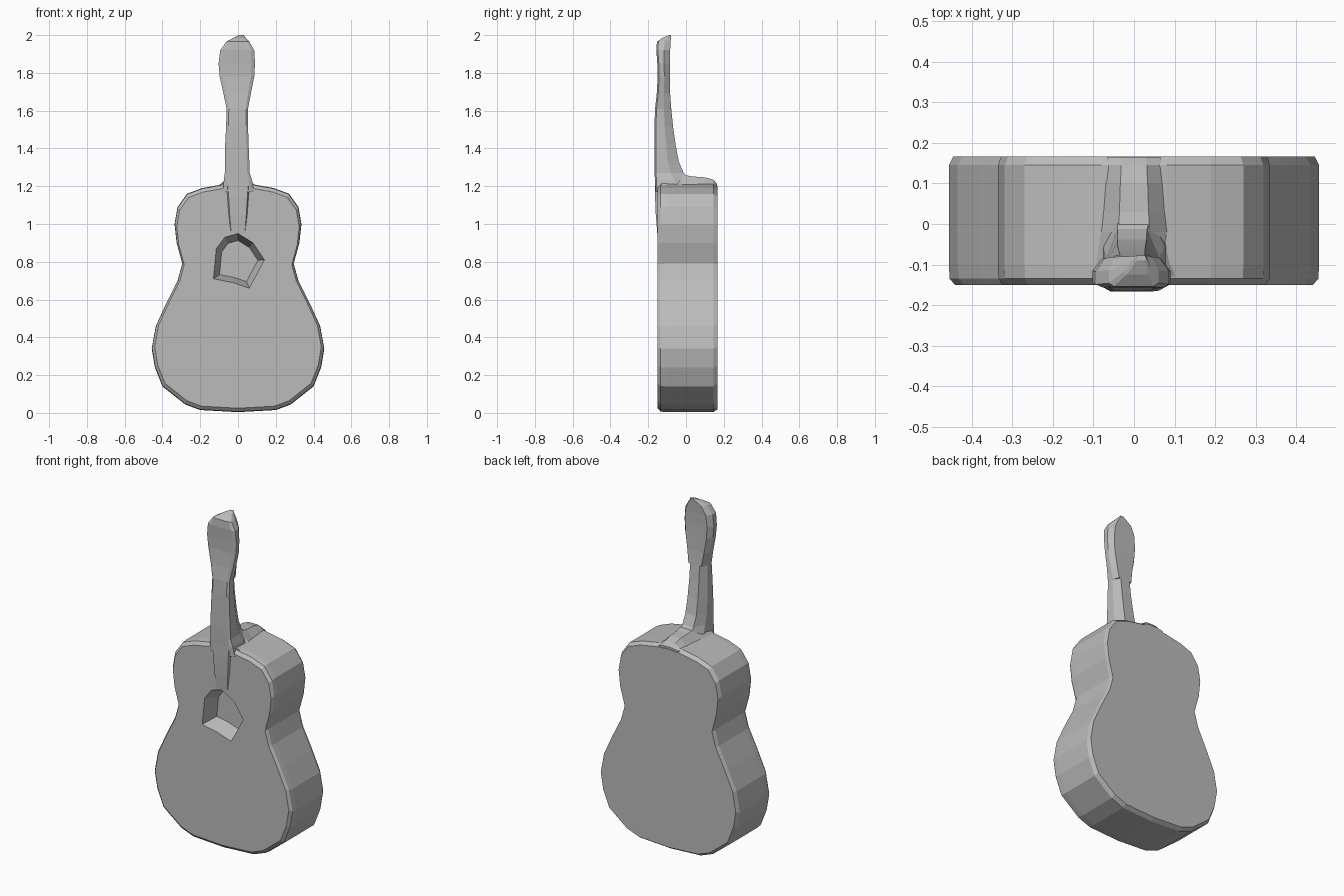
import bpy, bmesh

if "Cube" in bpy.data.objects:
    bpy.data.objects.remove(bpy.data.objects["Cube"], do_unlink=True)

grey = bpy.data.materials.new("plain grey")
grey.use_nodes = True
grey.diffuse_color = (0.5, 0.5, 0.5, 1)
grey.node_tree.nodes["Principled BSDF"].inputs["Base Color"].default_value = (0.5, 0.5, 0.5, 1)


def loft(name, rings):
    """Skin a list of equal-length point rings and cap both ends."""
    bm = bmesh.new()
    rows = [[bm.verts.new(p) for p in ring] for ring in rings]
    for a, b in zip(rows, rows[1:]):
        for i in range(len(a)):
            j = (i + 1) % len(a)
            bm.faces.new((a[i], a[j], b[j], b[i]))
    bm.faces.new(rows[0][::-1])
    bm.faces.new(rows[-1])
    bmesh.ops.recalc_face_normals(bm, faces=bm.faces)
    mesh = bpy.data.meshes.new(name)
    bm.to_mesh(mesh)
    bm.free()
    mesh.materials.append(grey)
    obj = bpy.data.objects.new(name, mesh)
    bpy.context.collection.objects.link(obj)
    return obj


def outline(points, y, scale, cx, cz):
    """Place an x-z outline at depth y, scaled about a centre."""
    return [(cx + (x - cx) * scale, y, cz + (z - cz) * scale) for x, z in points]


# Body: mirrored waist outline with softened front and back rims
half = [(0.2, 0.015), (0.28, 0.045), (0.4, 0.14), (0.44, 0.24), (0.457, 0.34),
        (0.435, 0.46), (0.38, 0.58), (0.32, 0.7), (0.295, 0.79), (0.325, 0.9),
        (0.336, 1.0), (0.32, 1.09), (0.27, 1.16), (0.19, 1.19), (0.08, 1.21)]
shape = [(0, 0.004)] + half + [(0, 1.215)] + [(-x, z) for x, z in reversed(half)]
body = loft("body", [outline(shape, y, s, 0, 0.6) for y, s in
                     [(-0.151, 0.965), (-0.135, 0.995), (-0.1, 1), (0.145, 1), (0.167, 0.975)]])

# Sound hole: irregular tapering pit
hole = [(0.0, 0.95), (0.08, 0.9), (0.14, 0.81), (0.06, 0.66), (-0.03, 0.69),
        (-0.13, 0.71), (-0.115, 0.87), (-0.07, 0.93)]
cutter = loft("sound_hole_cutter", [outline(hole, y, s, 0.0, 0.8) for y, s in
                                    [(-0.2, 1.1), (-0.151, 1), (-0.06, 0.75)]])
cutter.hide_render = True
cut = body.modifiers.new("sound_hole", "BOOLEAN")
cut.operation = "DIFFERENCE"
cut.solver = "EXACT"
cut.object = cutter
bpy.context.view_layer.objects.active = body
bpy.ops.object.modifier_apply(modifier="sound_hole")
bpy.data.objects.remove(cutter, do_unlink=True)


def neck_ring(z, left, right, front, back, flat=0.55):
    """Flat-fronted section with a chamfered back."""
    c, w = (left + right) / 2, (right - left) / 2
    mid = front + (back - front) * 0.55
    return [(left, front + 0.008, z), (c - w * 0.8, front, z), (c + w * 0.8, front, z),
            (right, front + 0.008, z), (right, mid, z), (c + w * flat, back, z),
            (c - w * flat, back, z), (left, mid, z)]


# Neck with flared heel
loft("neck", [neck_ring(*r) for r in [
    (1.17, -0.08, 0.085, -0.16, 0.06), (1.23, -0.075, 0.075, -0.165, 0.025),
    (1.27, -0.07, 0.062, -0.166, -0.012), (1.33, -0.07, 0.06, -0.167, -0.038),
    (1.42, -0.068, 0.056, -0.167, -0.055), (1.52, -0.063, 0.053, -0.167, -0.069),
    (1.61, -0.06, 0.053, -0.164, -0.078)]])

# Headstock: flared, pointed top leaning back
loft("headstock", [neck_ring(*r, 0.75) for r in [
    (1.61, -0.06, 0.053, -0.164, -0.078), (1.69, -0.077, 0.068, -0.155, -0.084),
    (1.78, -0.097, 0.086, -0.15, -0.086), (1.85, -0.103, 0.09, -0.152, -0.086),
    (1.92, -0.094, 0.086, -0.157, -0.084), (1.965, -0.062, 0.06, -0.154, -0.081),
    (1.985, -0.025, 0.04, -0.125, -0.08), (2.0, 0.005, 0.03, -0.09, -0.078)]])

# Fingerboard end, sinking into the front
loft("fingerboard", [[(-w, -0.14, z), (-w * 0.8, y, z), (w * 0.8, y, z), (w, -0.14, z)]
                     for z, w, y in [(0.95, 0.045, -0.152), (1.05, 0.055, -0.16),
                                     (1.15, 0.062, -0.164), (1.24, 0.072, -0.165)]])

# Heel ridge running back across the top
loft("heel_ridge", [[(-w, y, 1.18), (-w, y, 1.205), (-w * 0.45, y, z),
                     (w * 0.45, y, z), (w, y, 1.205), (w, y, 1.18)]
                    for y, w, z in [(-0.13, 0.1, 1.23), (-0.02, 0.085, 1.262),
                                    (0.03, 0.08, 1.252), (0.1, 0.075, 1.247),
                                    (0.145, 0.07, 1.235), (0.165, 0.065, 1.212)]])
